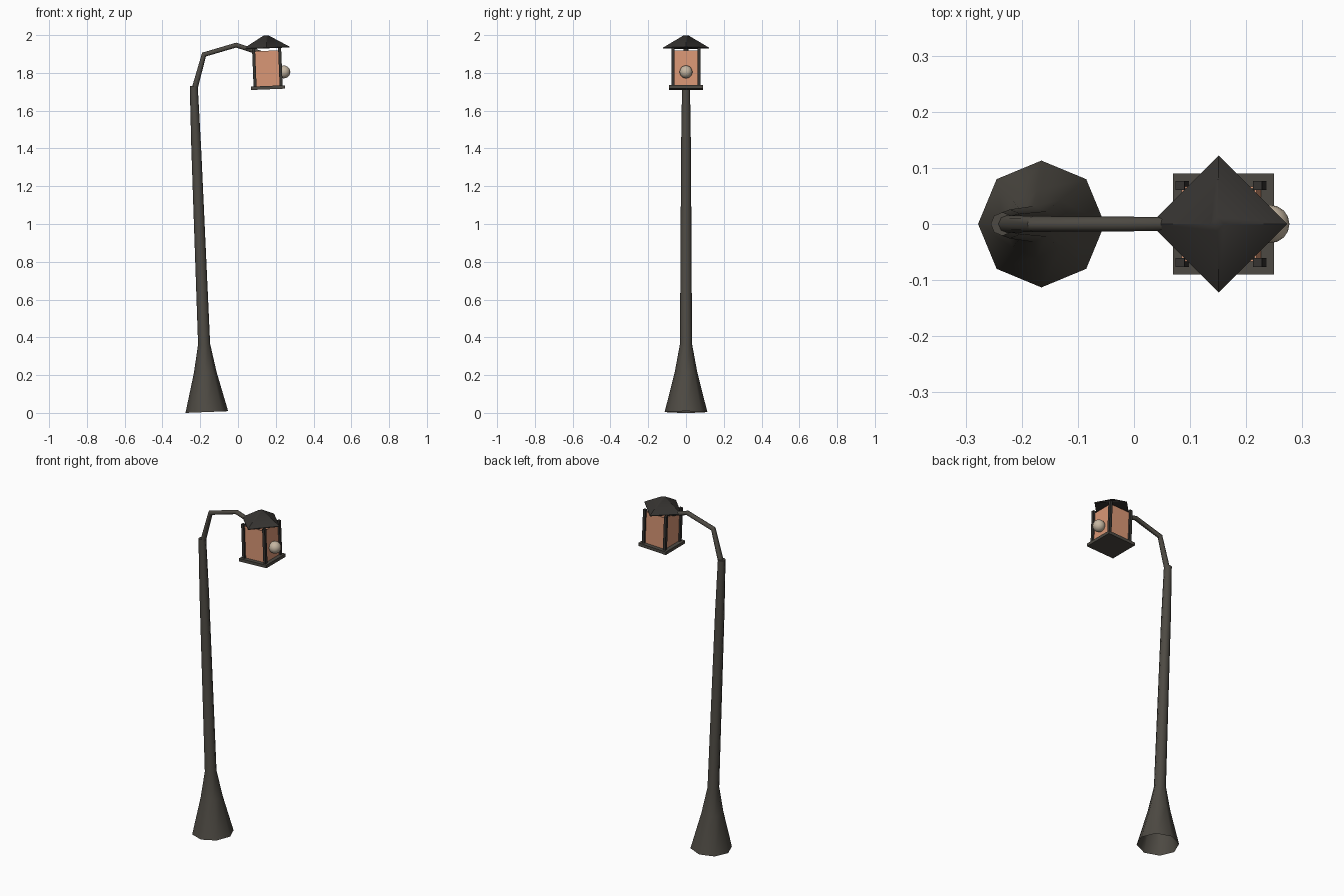
import bpy, bmesh, math
from mathutils import Vector, Matrix

if "Cube" in bpy.data.objects:
    bpy.data.objects.remove(bpy.data.objects["Cube"])

def material(name, rgb):
    m = bpy.data.materials.new(name)
    m.diffuse_color = (*rgb, 1)
    m.use_nodes = True
    m.node_tree.nodes["Principled BSDF"].inputs["Base Color"].default_value = m.diffuse_color
    return m

IRON = material("weathered iron", (0.075, 0.068, 0.056))
DARK = material("dark iron", (0.036, 0.033, 0.030))
GLASS = material("amber glass", (0.70, 0.31, 0.18))
PALE = material("pale bulb", (0.56, 0.47, 0.36))
TILT = Matrix.Rotation(math.radians(-2.3), 4, 'Y')

def finish(name, bm, mat, matrix=Matrix(), smooth=None):
    bmesh.ops.recalc_face_normals(bm, faces=bm.faces)
    me = bpy.data.meshes.new(name)
    bm.to_mesh(me)
    bm.free()
    me.transform(matrix)
    me.materials.append(mat)
    ob = bpy.data.objects.new(name, me)
    bpy.context.collection.objects.link(ob)
    if smooth:
        bpy.ops.object.select_all(action='DESELECT')
        ob.select_set(True)
        bpy.context.view_layer.objects.active = ob
        bpy.ops.object.shade_smooth_by_angle(angle=math.radians(smooth))
    return ob

def skin(bm, rings, cap_start, cap_end):
    loops = [[bm.verts.new(p) for p in r] for r in rings]
    n = len(loops[0])
    for a, b in zip(loops, loops[1:]):
        for i in range(n):
            j = (i + 1) % n
            bm.faces.new((a[i], a[j], b[j], b[i]))
    if cap_start:
        bm.faces.new(loops[0][::-1])
    if cap_end:
        bm.faces.new(loops[-1])

def lathe(name, profile, sides, mat, matrix, cap_start=False, smooth=None):
    bm = bmesh.new()
    rings = [[(r * math.cos(2 * math.pi * i / sides), r * math.sin(2 * math.pi * i / sides), z)
              for i in range(sides)] for r, z in profile]
    skin(bm, rings, cap_start, True)
    return finish(name, bm, mat, matrix, smooth)

def box(name, center, size, mat, matrix):
    bm = bmesh.new()
    bmesh.ops.create_cube(bm, size=1, matrix=Matrix.Translation(center) @ Matrix.Diagonal((*size, 1)))
    return finish(name, bm, mat, matrix)

# Leaning post with flared, open base
lathe("post", [(0.113, 0), (0.06, 0.21), (0.032, 0.36), (0.026, 1.40), (0.021, 1.728)], 8,
      IRON, Matrix.Translation((-0.165, 0, 0.0045)) @ TILT, smooth=50)

# Bent arm: octagonal tube along a path in the xz plane
path = [Vector(p) for p in ((-0.234, 0, 1.70), (-0.18, 0, 1.897), (-0.01, 0, 1.947), (0.12, 0, 1.905))]
radii = [0.016, 0.014, 0.013, 0.012]
rings = []
for k, p in enumerate(path):
    d1 = (p - path[max(k - 1, 0)]).normalized()
    d2 = (path[min(k + 1, 3)] - p).normalized()
    t = (d1 + d2).normalized()
    side, up = Vector((0, 1, 0)), t.cross(Vector((0, 1, 0)))
    rings.append([p + radii[k] * (math.cos(a) * side + math.sin(a) * up)
                  for a in (i * math.pi / 4 for i in range(8))])
bm = bmesh.new()
skin(bm, rings, True, True)
finish("arm", bm, IRON, smooth=50)

# Lantern, built around its own tilted axis with the floor at z = 0
LAMP = Matrix.Translation((0.160, 0, 1.713)) @ TILT
box("lantern_floor", (0, 0, 0.009), (0.18, 0.18, 0.018), IRON, LAMP)
for sx in (-1, 1):
    for sy in (-1, 1):
        box("lantern_corner_bar", (sx * 0.069, sy * 0.069, 0.116), (0.016, 0.016, 0.204), DARK, LAMP)
for i in range(4):
    box("glass_pane", (0.065, 0, 0.110), (0.004, 0.126, 0.188), GLASS,
        LAMP @ Matrix.Rotation(i * math.pi / 2, 4, 'Z'))

# Four-sided roof turned by 45 degrees, with a small flat tip
lathe("lantern_roof", [(0.122, 0.217), (0.122, 0.221), (0.012, 0.286)], 4, DARK, LAMP,
      cap_start=True, smooth=50)

# Round bulb on the outer pane
bm = bmesh.new()
bmesh.ops.create_uvsphere(bm, u_segments=16, v_segments=10, radius=0.034)
finish("bulb", bm, PALE, Matrix.Translation((0.243, 0, 1.805)), smooth=60)
